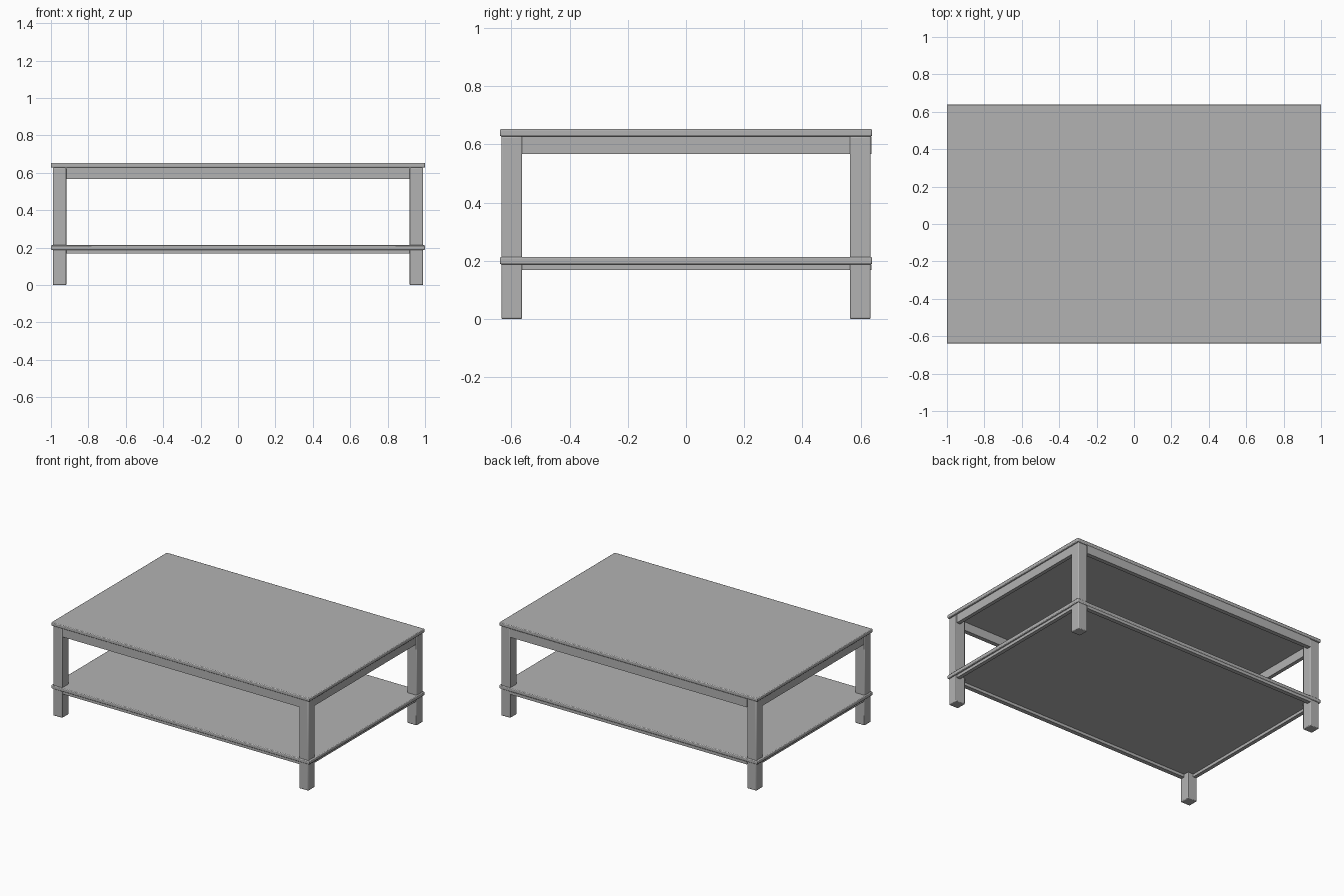
import bpy

cube = bpy.data.objects.get("Cube")
if cube:
    bpy.data.objects.remove(cube, do_unlink=True)

GREY = (0.45, 0.45, 0.45, 1)
paint = bpy.data.materials.new("plain_grey")
paint.use_nodes = True
paint.diffuse_color = GREY
paint.node_tree.nodes["Principled BSDF"].inputs["Base Color"].default_value = GREY


def box(name, low, high, bevel=0):
    """Box between two opposite corners, with optionally softened edges."""
    centre = [(a + b) / 2 for a, b in zip(low, high)]
    bpy.ops.mesh.primitive_cube_add(size=1, location=centre)
    obj = bpy.context.object
    obj.name = name
    obj.scale = [b - a for a, b in zip(low, high)]
    bpy.ops.object.transform_apply(location=False, rotation=False, scale=True)
    obj.data.materials.append(paint)
    if bevel:
        mod = obj.modifiers.new("soft_edges", "BEVEL")
        mod.width = bevel
        mod.segments = 2
        bpy.ops.object.shade_smooth_by_angle()
    return obj


HALF_X, HALF_Y = 1.0, 0.64        # outer size of both boards
LEG_X, LEG_Y = 0.99, 0.635        # outer faces of the legs
LEG = 0.072                       # leg thickness
TOP_Z, SHELF_Z, BOARD = 0.628, 0.188, 0.025
RAIL = 0.03                       # rail thickness
SHIFT = 0.003                     # the rail frame sits slightly to the back

# Table top and shelf
for name, z in (("table_top", TOP_Z), ("shelf", SHELF_Z)):
    box(name, (-HALF_X, -HALF_Y, z), (HALF_X, HALF_Y, z + BOARD), 0.005)

# Legs
for side, sx in (("left", 1), ("right", -1)):
    for end, sy in (("front", -1), ("back", 1)):
        xs = sorted((sx * LEG_X, sx * (LEG_X - LEG)))
        ys = sorted((sy * LEG_Y, sy * (LEG_Y - LEG)))
        box(f"{end}_{side}_leg", (xs[0], ys[0], 0), (xs[1], ys[1], TOP_Z), 0.005)

# Rails under the top and under the shelf
inner_x, inner_y = LEG_X - LEG, LEG_Y - LEG
for level, low, high in (("top", 0.568, TOP_Z), ("shelf", 0.168, SHELF_Z)):
    for end, sy in (("front", -1), ("back", 1)):
        ys = sorted((sy * LEG_Y + SHIFT, sy * (LEG_Y - RAIL) + SHIFT))
        box(f"{level}_{end}_rail", (-inner_x, ys[0], low), (inner_x, ys[1], high))
    for side, sx in (("left", 1), ("right", -1)):
        xs = sorted((sx * (LEG_X - 0.004), sx * (LEG_X - RAIL)))
        box(f"{level}_{side}_rail", (xs[0], -inner_y, low), (xs[1], inner_y, high))
